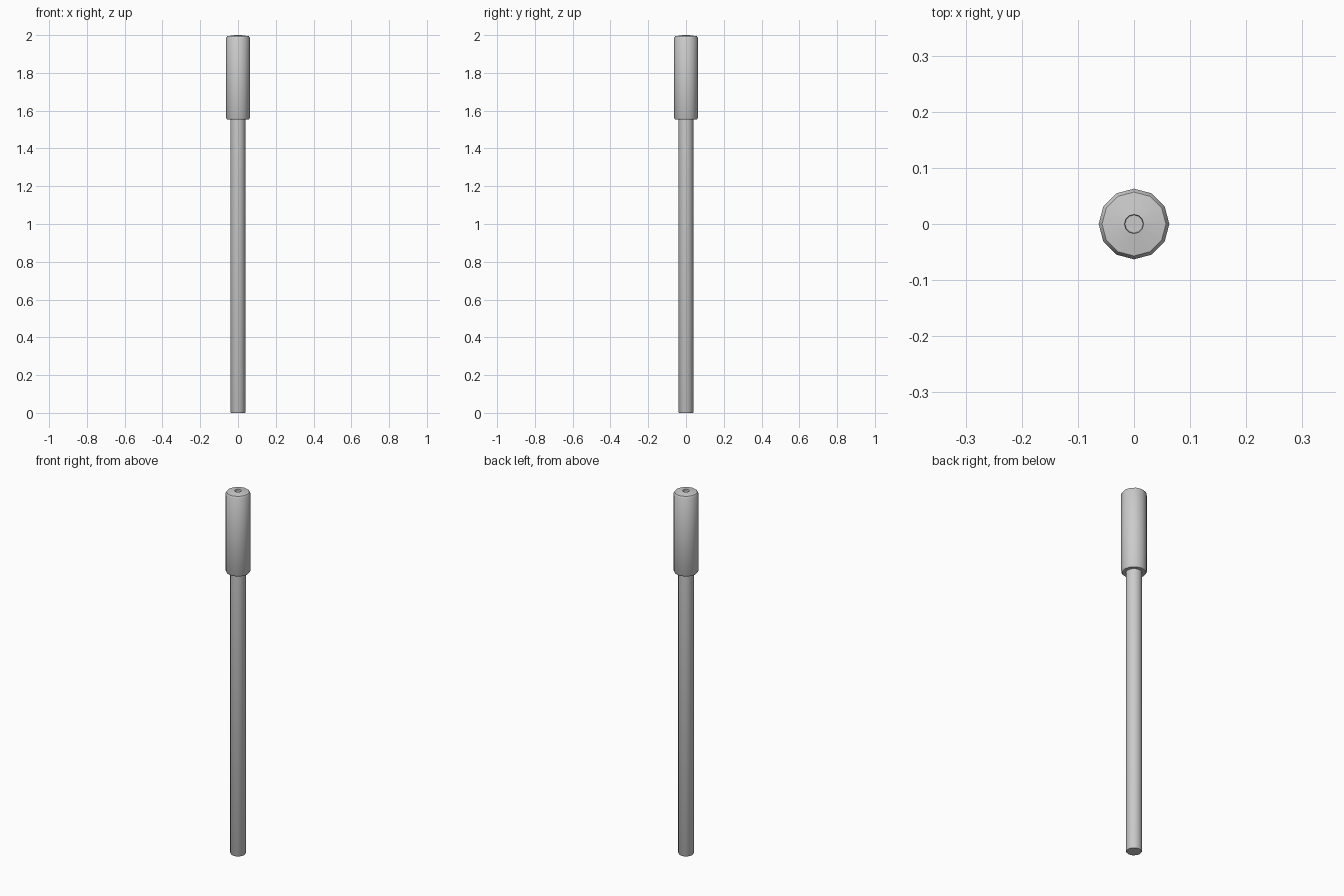
import bpy, math

if "Cube" in bpy.data.objects:
    bpy.data.objects.remove(bpy.data.objects["Cube"])


def lathe(name, profile, sides=12):
    """Revolve (radius, z) points about z; both ends are capped."""
    verts = [(r * math.cos(2 * math.pi * i / sides), r * math.sin(2 * math.pi * i / sides), z)
             for r, z in profile for i in range(sides)]
    faces = [tuple(reversed(range(sides)))]
    for k in range(len(profile) - 1):
        for i in range(sides):
            j = (i + 1) % sides
            faces.append((k * sides + i, k * sides + j, (k + 1) * sides + j, (k + 1) * sides + i))
    faces.append(tuple(range((len(profile) - 1) * sides, len(profile) * sides)))
    mesh = bpy.data.meshes.new(name)
    mesh.from_pydata(verts, [], faces)
    ob = bpy.data.objects.new(name, mesh)
    bpy.context.collection.objects.link(ob)
    bpy.ops.object.select_all(action='DESELECT')
    ob.select_set(True)
    bpy.context.view_layer.objects.active = ob
    bpy.ops.object.shade_smooth_by_angle(angle=math.radians(35))
    return ob


# Long thin shaft with a slightly eased foot
lathe("shaft", [(0.037, 0.0), (0.04, 0.006), (0.04, 1.57)])

# Thick head with chamfered rims and a shallow centre recess
lathe("head", [(0.040, 1.553), (0.058, 1.553), (0.063, 1.562), (0.063, 1.985),
               (0.057, 1.994), (0.017, 2.0), (0.016, 1.99)])
